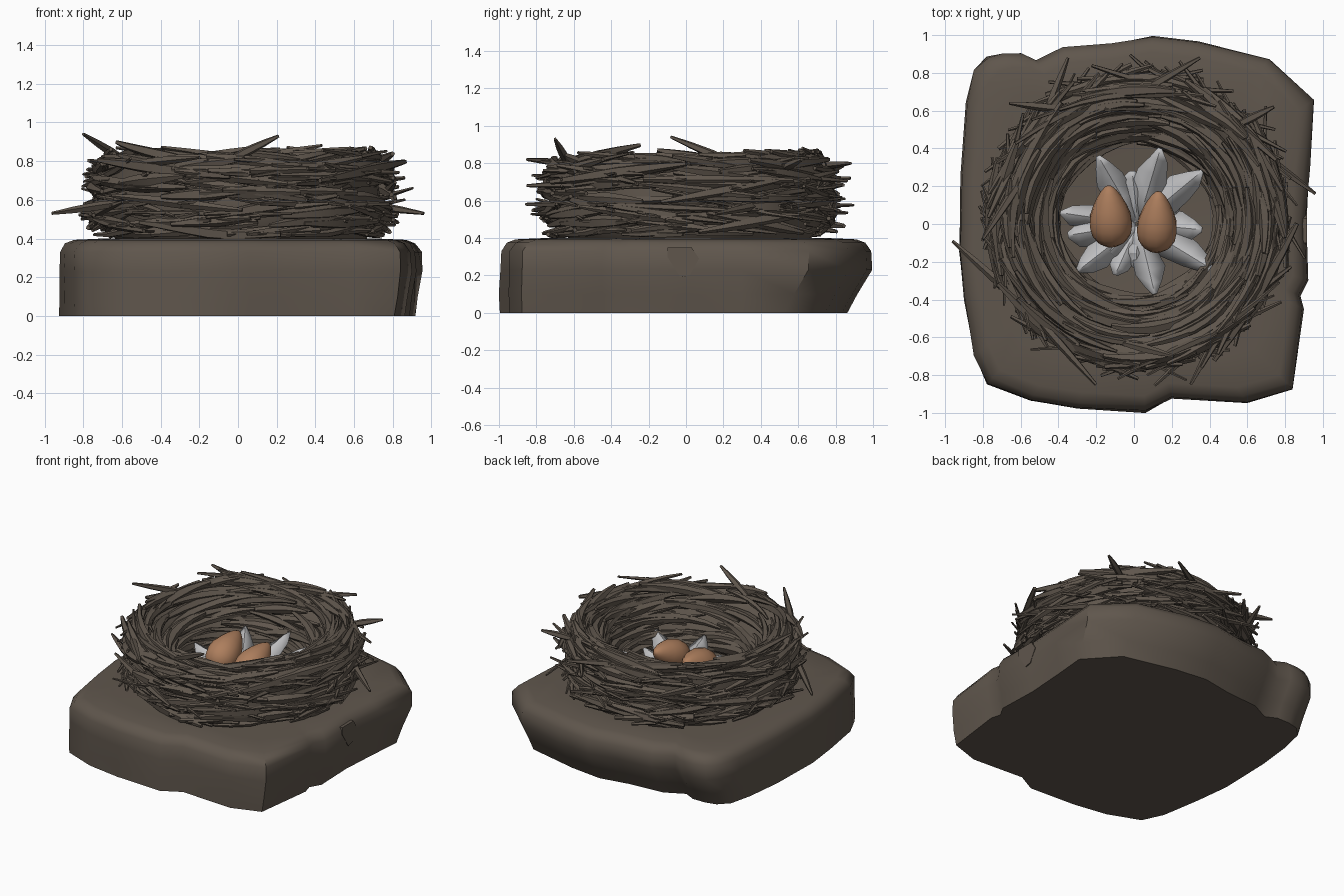
import bpy, bmesh, math, random
from mathutils import Vector

random.seed(7)
rnd = random.uniform
if "Cube" in bpy.data.objects:
    bpy.data.objects.remove(bpy.data.objects["Cube"], do_unlink=True)


def material(name, r, g, b):
    m = bpy.data.materials.new(name)
    m.use_nodes = True
    m.diffuse_color = (r, g, b, 1)
    bsdf = next(n for n in m.node_tree.nodes if n.type == 'BSDF_PRINCIPLED')
    bsdf.inputs["Base Color"].default_value = (r, g, b, 1)
    bsdf.inputs["Roughness"].default_value = 0.9
    return m


brown = material("earthy brown", 0.115, 0.093, 0.073)
tan = material("egg tan", 0.42, 0.21, 0.11)
grey = material("feather grey", 0.52, 0.52, 0.53)


def finish(bm, name, mat, angle=40, fix_normals=True):
    """Turn a bmesh into a named, shaded object."""
    if fix_normals:
        bmesh.ops.recalc_face_normals(bm, faces=bm.faces)
    me = bpy.data.meshes.new(name)
    bm.to_mesh(me)
    bm.free()
    me.materials.append(mat)
    ob = bpy.data.objects.new(name, me)
    bpy.context.collection.objects.link(ob)
    bpy.ops.object.select_all(action='DESELECT')
    ob.select_set(True)
    bpy.context.view_layer.objects.active = ob
    bpy.ops.object.shade_smooth_by_angle(angle=math.radians(angle))
    return ob


def loft(bm, rings):
    """Bridge closed rings of points with quads and cap both ends."""
    vs = [[bm.verts.new(p) for p in ring] for ring in rings]
    n = len(vs[0])
    for a, b in zip(vs, vs[1:]):
        for i in range(n):
            j = (i + 1) % n
            bm.faces.new((a[i], a[j], b[j], b[i]))
    bm.faces.new(vs[0][::-1])
    bm.faces.new(vs[-1])


# Stone slab: irregular outline stacked in rings
outline = [(-.93, -.15), (-.92, .25), (-.89, .65), (-.85, .82), (-.78, .89),
           (-.7, .91), (-.6, .91), (-.52, .87), (-.38, .94), (-.12, .96),
           (.1, 1), (.34, .97), (.72, .88), (.955, .66), (.935, .3), (.915, 0),
           (.925, -.3), (.88, -.38), (.9, -.45), (.845, -.88), (.6, -.95),
           (.2, -.925), (.06, -1), (-.3, -.98), (-.55, -.94),
           (-.78, -.85), (-.85, -.7), (-.9, -.4)]
levels = [(0, .995), (.1, .998), (.23, 1), (.33, .995),
          (.375, .965), (.393, .91), (.4, .75)]
rings = []
for z, s in levels:
    ring = []
    for x, y in outline:
        k = s * (1 + rnd(-.008, .003) * (0 < z < .39))
        lean = max(0, .24 - z) * .55      # back and left sides lean in at the foot
        px = x * k - (lean * .25 if x > .8 else 0)
        py = y * k - (lean if y > .5 else 0)
        ring.append((px, py, z))
    rings.append(ring)
bm = bmesh.new()
loft(bm, rings)
finish(bm, "stone_slab", brown, 50)

# Stone chip almost flush with the left side of the slab
chip = [(-.1, .35), (-.1, .3), (-.03, .19), (.02, .2), (.07, .29), (.03, .35)]
bm = bmesh.new()
loft(bm, [[(x, y, z) for y, z in chip] for x in (.88, .916)])
finish(bm, "stone_chip", brown, 20)

# Nest bowl: lathed solid underlying the sticks
CX, CY = .015, .02
section = [(.69, .43), (.745, .5), (.76, .64), (.745, .75), (.685, .825),
           (.61, .8), (.54, .71), (.47, .59), (.41, .48)]
profile = [(.64, .39)] + [(r + (-.04 if i < 4 else .02), z - .03)
                          for i, (r, z) in enumerate(section)] + [(.2, .43)]
N = 40
rings = []
for r, z in profile:
    rings.append([(CX + r * math.cos(t), CY + r * math.sin(t), z)
                  for t in (2 * math.pi * i / N for i in range(N))])
bm = bmesh.new()
loft(bm, rings)
finish(bm, "nest_bowl", brown, 50)


def stick(bm, path, radius, sides=5):
    """Tapered tube along a path of points."""
    rings = []
    n = len(path) - 1
    twist = rnd(0, 6)
    for i, p in enumerate(path):
        d = (path[min(i + 1, n)] - path[max(i - 1, 0)]).normalized()
        u = d.cross(Vector((0, 0, 1))).normalized()
        v = u.cross(d)
        w = radius * (1 - .65 * abs(2 * i / n - 1) ** 1.5)
        rings.append([p + w * (u * math.cos(twist + 2 * math.pi * k / sides)
                               + v * math.sin(twist + 2 * math.pi * k / sides))
                      for k in range(sides)])
    loft(bm, rings)


def woven_path(r, z, a, half, flare, tilt, steps=7):
    """Arc round the nest whose ends flare outwards."""
    pts = []
    for i in range(steps):
        s = half * (2 * i / (steps - 1) - 1)
        rr = r + flare * s * s / r
        t = a + s / r
        pts.append(Vector((CX + rr * math.cos(t), CY + rr * math.sin(t),
                           max(.42, z + tilt * s))))
    return pts


# Woven sticks over the outside, rim and inside
bm = bmesh.new()
for i in range(340):
    f = rnd(0, len(section) - 1.01)
    k = int(f)
    (r0, z0), (r1, z1) = section[k], section[k + 1]
    r, z = r0 + (r1 - r0) * (f - k), z0 + (z1 - z0) * (f - k)
    inner = f > 4.5
    half = rnd(.18, .36) if inner else rnd(.2, .4)
    flare = rnd(-.1, .25) if inner else rnd(.05, .55)
    tilt = rnd(-.2, .2)
    stick(bm, woven_path(r + rnd(-.02, .015), z, rnd(0, 2 * math.pi),
                         half, flare, tilt), rnd(.019, .038))
finish(bm, "woven_sticks", brown, 50)

# Loose sticks that poke out of the weave
bm = bmesh.new()
for i in range(72):
    z = rnd(.48, .78)
    half = rnd(.2, .35)
    stick(bm, woven_path(rnd(.67, .73), z, 2 * math.pi * i / 72 + rnd(-.1, .1),
                         half, rnd(.6, 1.25), rnd(-.25, .25)), rnd(.016, .027))
spikes = [((-.52, .35, .76), (-.8, -.08, .94)), ((-.5, -.5, .6), (-.96, -.09, .53)),
          ((.5, .5, .6), (.96, .16, .53)), ((-.1, -.62, .78), (.21, -.7, .93)),
          ((-.1, .62, .78), (.35, .88, .8)), ((-.6, -.4, .78), (-.2, -.85, .82)),
          ((.6, -.3, .7), (.3, -.85, .68)), ((.5, .5, .76), (.74, .62, .82)),
          ((-.3, .6, .78), (-.66, .64, .84)), ((-.5, .5, .7), (-.35, .88, .72))]
for a, b in spikes:
    a, b = Vector(a), Vector(b)
    stick(bm, [a.lerp(b, t / 4) for t in range(5)], .024)
finish(bm, "loose_sticks", brown, 50)


def feather(bm, tip, width, base_z=.47):
    """Pointed blade folded along its midrib."""
    tip = Vector(tip)
    base = Vector((tip.x * .05 + .02, tip.y * .05, base_z))
    side = Vector((-tip.y, tip.x, 0)).normalized()
    rows = []
    for t, w in ((0, .6), (.35, 1), (.65, .95), (.85, .65), (1, .15)):
        c = base.lerp(tip, t)
        c.z -= .03 * math.sin(math.pi * t)
        fold = Vector((0, 0, rnd(.3, .7) * w * width))
        rows.append([bm.verts.new(c + side * w * width * s * rnd(.75, 1.2)
                                  + fold * (s == 0)) for s in (-1, 0, 1)])
    for a, b in zip(rows, rows[1:]):
        for k in (0, 1):
            bm.faces.new((a[k], b[k], b[k + 1], a[k + 1]))


# Feather lining: a star of blades round the eggs
tips = [(-.19, .36, .62), (.14, .4, .65), (.36, .28, .64), (-.39, .06, .56),
        (-.3, -.25, .56), (.11, -.37, .57), (.43, -.25, .59), (.36, -.03, .54),
        (-.01, .28, .54), (-.1, -.27, .52), (-.35, -.06, .54), (.25, .13, .52)]
bm = bmesh.new()
for tip in tips:
    feather(bm, tip, rnd(.075, .095))
for i in range(6):
    t = i + rnd(-.3, .3)
    feather(bm, (.23 * math.cos(t), .23 * math.sin(t), .49), .1, .46)
bmesh.ops.recalc_face_normals(bm, faces=bm.faces)
bm.normal_update()
for f in bm.faces:
    if f.normal.z < 0:
        f.normal_flip()
ob = finish(bm, "feather_lining", grey, 25, False)
mod = ob.modifiers.new("thickness", 'SOLIDIFY')
mod.thickness = .006


# Eggs lying with pointed ends towards the back
def egg(name, x, y, z, width, roll):
    bm = bmesh.new()
    bmesh.ops.create_uvsphere(bm, u_segments=14, v_segments=10, radius=1)
    for v in bm.verts:
        h = v.co.z
        taper = width * (1 - .32 * h - .1 * max(0, h))
        v.co = Vector((v.co.x * taper, v.co.y * taper, h * .175))
    ob = finish(bm, name, tan, 60)
    ob.location = (x, y, z)
    ob.rotation_euler = (math.radians(-65), 0, roll)


egg("right_egg", -.125, .045, .585, .109, .06)
egg("left_egg", .123, .015, .58, .103, -.04)
